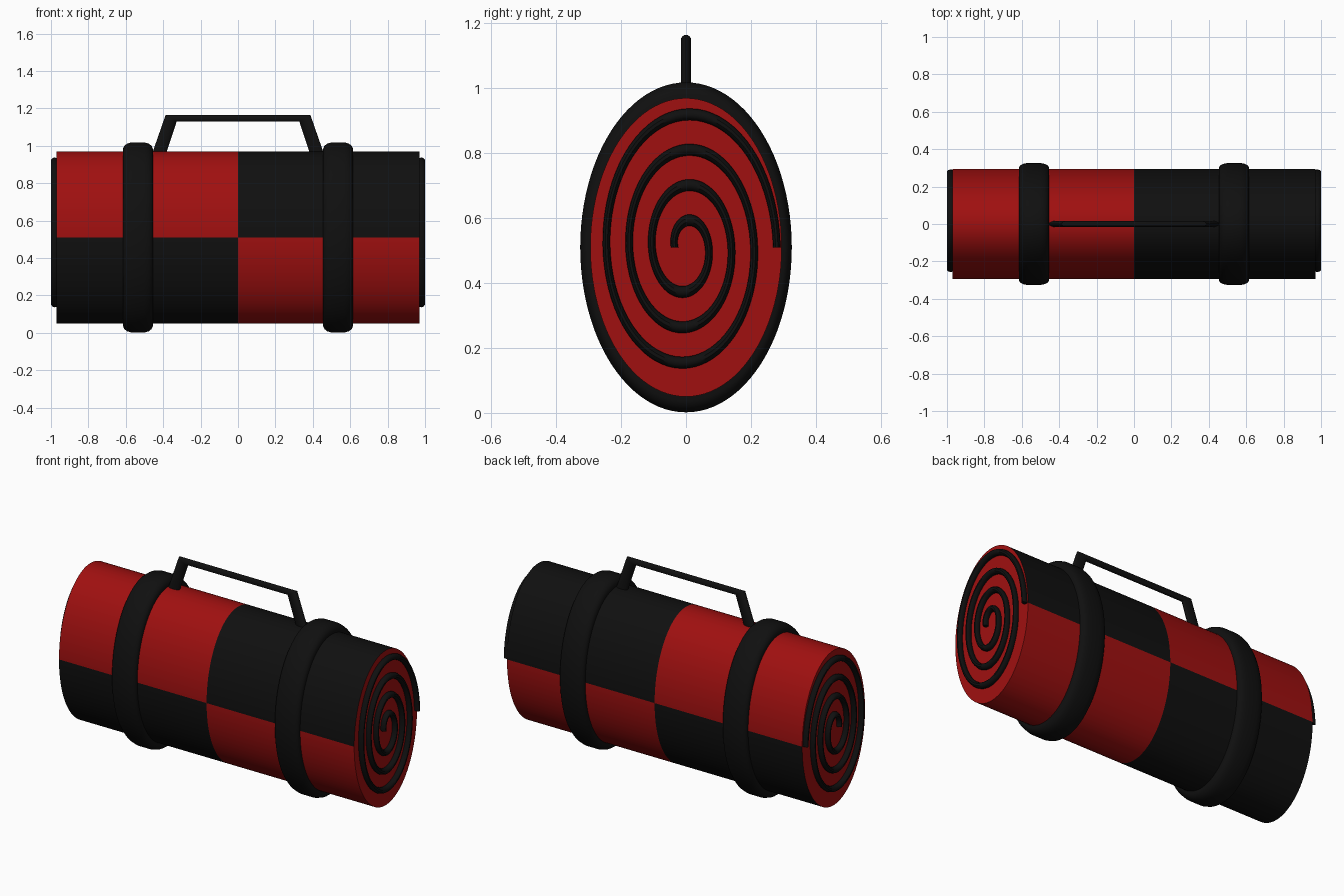
import bpy
from math import sin, cos, pi, radians
from mathutils import Vector

cube = bpy.data.objects.get("Cube")
if cube:
    bpy.data.objects.remove(cube)

MID = 0.51            # height of the roll's axis
RY, RZ = 0.295, 0.46  # half sizes of the oval roll
HALF = 0.97           # half length of the roll


def material(name, color):
    m = bpy.data.materials.new(name)
    m.use_nodes = True
    m.diffuse_color = color
    m.node_tree.nodes["Principled BSDF"].inputs["Base Color"].default_value = color
    return m


red = material("deep red", (0.35, 0.005, 0.005, 1))
black = material("soft black", (0.005, 0.005, 0.005, 1))


def loft(name, rings, mats, closed=False):
    """Skin a list of equal point rings, capping the ends unless closed."""
    n, count = len(rings[0]), len(rings)
    faces = []
    for i in range(count if closed else count - 1):
        a, b = i * n, (i + 1) % count * n
        for j in range(n):
            k = (j + 1) % n
            faces.append((a + j, a + k, b + k, b + j))
    if not closed:
        faces.append(tuple(reversed(range(n))))
        faces.append(tuple(range((count - 1) * n, count * n)))
    mesh = bpy.data.meshes.new(name)
    mesh.from_pydata([p for r in rings for p in r], [], faces)
    for m in mats:
        mesh.materials.append(m)
    obj = bpy.data.objects.new(name, mesh)
    bpy.context.collection.objects.link(obj)
    # consistent outward normals and smooth shading
    bpy.ops.object.select_all(action='DESELECT')
    obj.select_set(True)
    bpy.context.view_layer.objects.active = obj
    bpy.ops.object.mode_set(mode='EDIT')
    bpy.ops.mesh.select_all(action='SELECT')
    bpy.ops.mesh.normals_make_consistent(inside=False)
    bpy.ops.object.mode_set(mode='OBJECT')
    bpy.ops.object.shade_smooth_by_angle(angle=radians(40))
    return obj


def oval(x, scale=1.0, n=96):
    return [(x, RY * scale * cos(2 * pi * j / n), MID + RZ * scale * sin(2 * pi * j / n))
            for j in range(n)]


# Rolled body with a two-by-two checker and red ends
body = loft("rolled_body", [oval(-HALF), oval(0), oval(HALF)], [red, black])
for f in body.data.polygons:
    x, y, z = f.center
    is_end = abs(x) > HALF - 0.01
    f.material_index = 0 if is_end or (x < 0) == (z > MID) else 1

# Two rounded straps around the roll
strap_profile = [(-0.08, 0.97), (-0.08, 1.03), (-0.073, 1.065), (-0.058, 1.09), (-0.035, 1.105),
                 (0.035, 1.105), (0.058, 1.09), (0.073, 1.065), (0.08, 1.03), (0.08, 0.97)]
for side, label in ((1, "left"), (-1, "right")):
    rings = [oval(side * 0.535 + dx, s) for dx, s in strap_profile]
    loft(label + "_strap", rings, [black], closed=True)

# Raised spiral on each end
TURNS, STEPS, SIDES = 3.5, 260, 10
for side, label in ((1, "left"), (-1, "right")):
    rings = []
    for i in range(STEPS + 1):
        t = TURNS * i / STEPS
        angle = pi - 2 * pi * t
        ring = []
        for j in range(SIDES):
            a = 2 * pi * j / SIDES
            r = 0.035 + 0.07 * t + 0.0115 * cos(a)
            ring.append((side * (0.98 + 0.02 * sin(a)), r * cos(angle), MID + 1.56 * r * sin(angle)))
        rings.append(ring)
    loft(label + "_end_spiral", rings, [black])

# Carrying handle: outer and inner edge points, mirrored across the middle
edges = [((-0.462, 0.95), (-0.387, 0.95)), ((-0.387, 1.165), (-0.328, 1.13))]
edges += [tuple((-x, z) for x, z in pair) for pair in reversed(edges)]
rings = []
for outer, inner in edges:
    o, i = Vector((outer[0], 0, outer[1])), Vector((inner[0], 0, inner[1]))
    centre, half = (o + i) / 2, (o - i) / 2
    rings.append([centre + half * cos(a) + Vector((0, 0.016 * sin(a), 0))
                  for a in (2 * pi * j / 16 for j in range(16))])
loft("carry_handle", rings, [black])
